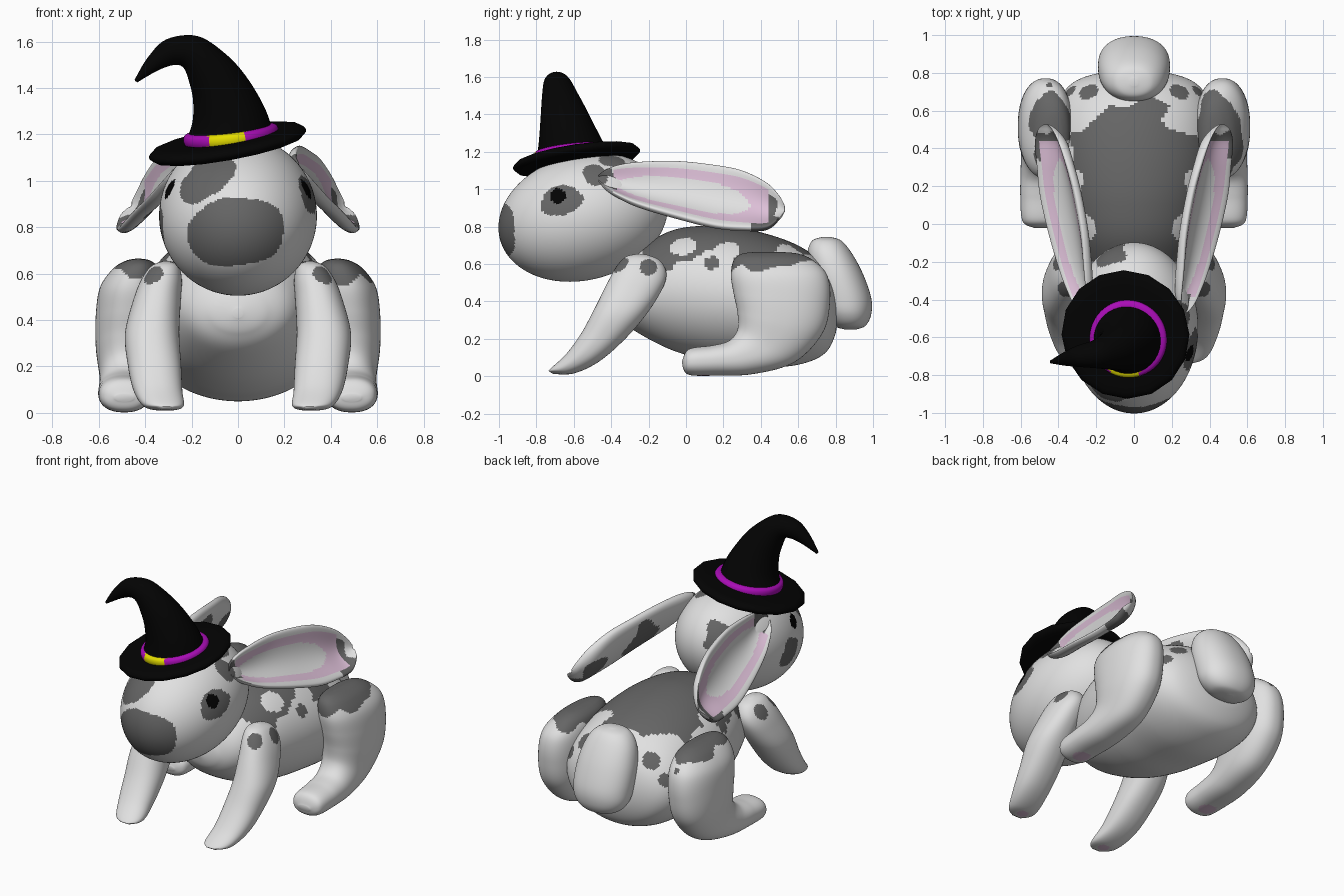
import bpy, bmesh, math
from mathutils import Vector, Matrix, noise

COLOURS = [("white_fur", (0.75, 0.75, 0.75)), ("grey_fur", (0.13, 0.13, 0.13)),
           ("pink_skin", (0.72, 0.52, 0.68)), ("black_felt", (0.001, 0.001, 0.001)),
           ("purple_band", (0.40, 0.004, 0.47)), ("yellow_buckle", (0.78, 0.72, 0.0))]
MATS = []
for name, c in COLOURS:
    m = bpy.data.materials.new(name)
    m.diffuse_color = (*c, 1)
    MATS.append(m)
WHITE, GREY, PINK, BLACK, PURPLE, YELLOW = range(6)


def finish(name, bm, paint):
    """Colour the faces by rule and make a smooth object."""
    bmesh.ops.recalc_face_normals(bm, faces=bm.faces)
    for f in bm.faces:
        f.smooth = True
        f.material_index = paint(f.calc_center_median())
    me = bpy.data.meshes.new(name)
    bm.to_mesh(me)
    bm.free()
    for m in MATS:
        me.materials.append(m)
    bpy.context.collection.objects.link(bpy.data.objects.new(name, me))


def spline(a, b, c, d, t):
    return 0.5 * (2 * b + (c - a) * t + (2 * a - 5 * b + 4 * c - d) * t * t
                  + (3 * b - a - 3 * c + d) * t ** 3)


def loft(name, stations, paint, n=96, sub=9, profile=None, e=1.0):
    """Skin rings of (centre, axis a, axis b); e below 1 squares the section."""
    profile = profile or (lambda s: s)
    sq = lambda s: math.copysign(abs(s) ** e, s)
    circle = [(math.cos(2 * math.pi * j / n), math.sin(2 * math.pi * j / n)) for j in range(n)]
    st = [[Vector(v) for v in s] for s in stations]
    bm = bmesh.new()
    vs = []
    for i in range(len(st) - 1):
        q = [st[max(i - 1, 0)], st[i], st[i + 1], st[min(i + 2, len(st) - 1)]]
        last = i == len(st) - 2
        for k in range(sub + last):
            c, a, b = (spline(*(p[j] for p in q), k / sub) for j in range(3))
            vs.append([bm.verts.new(c + a * sq(x) + b * profile(sq(y))) for x, y in circle])
    for r, q in zip(vs, vs[1:]):
        for j in range(n):
            bm.faces.new((r[j], r[(j + 1) % n], q[(j + 1) % n], q[j]))
    bm.faces.new(vs[0])
    bm.faces.new(vs[-1])
    finish(name, bm, paint)


def wob(p, f=6):
    return noise.noise(p * f)


def in_spots(p, spots):
    return any((p - Vector(s[:3])).length < s[3] * (1 + 0.35 * wob(p, 9)) for s in spots)


# Body, lofted front to back: y, bottom z, top z, half width
def body_paint(p):
    q = Vector((abs(p.x), p.y, p.z))
    if in_spots(q, [(0.27, -0.03, 0.71, 0.07), (0.33, 0.23, 0.68, 0.07)]):
        return WHITE
    if p.y < 0.62 + 0.12 * wob(p) and p.z > 0.65 + 0.16 * wob(p, 5):
        return GREY
    return GREY if in_spots(q, [(0.24, 0.72, 0.58, 0.06), (0.33, -0.13, 0.64, 0.08),
                                (0.40, 0.14, 0.62, 0.06), (0.32, 0.68, 0.45, 0.05)]) else WHITE


BODY = [(-0.40, 0.41, 0.45, 0.02), (-0.375, 0.34, 0.53, 0.13), (-0.3, 0.26, 0.64, 0.24),
        (-0.1, 0.15, 0.77, 0.34), (0.1, 0.09, 0.805, 0.40), (0.3, 0.065, 0.79, 0.43),
        (0.5, 0.05, 0.74, 0.43), (0.65, 0.075, 0.67, 0.40), (0.75, 0.13, 0.58, 0.32),
        (0.80, 0.23, 0.47, 0.18), (0.808, 0.33, 0.37, 0.02)]
loft("body", [((0, y, (lo + hi) / 2), (w, 0, 0), (0, 0, (hi - lo) / 2)) for y, lo, hi, w in BODY],
     body_paint, 128, 13)

# Tail, lofted downwards: z, front y, back y, half width
TAIL = [(0.745, 0.73, 0.77, 0.02), (0.725, 0.675, 0.83, 0.10), (0.66, 0.65, 0.885, 0.155),
        (0.55, 0.66, 0.945, 0.185), (0.42, 0.70, 0.99, 0.19), (0.33, 0.74, 0.99, 0.175),
        (0.27, 0.79, 0.96, 0.12), (0.25, 0.85, 0.91, 0.02)]
loft("tail", [((0, (a + b) / 2, z), (w, 0, 0), (0, (b - a) / 2, 0)) for z, a, b, w in TAIL],
     lambda p: WHITE, 64, e=0.92)


# Head with painted eyes, nose and patches
def head_paint(p):
    if abs(p.x) > 0.2 and math.hypot(p.y + 0.685, p.z - 0.965) < 0.041:
        return BLACK
    if p.y < -0.8 and math.hypot(p.x / 0.2, (p.z - 0.785) / 0.15) < 1 + 0.18 * wob(p, 5):
        return GREY
    spots = [(0.32, -0.68, 0.95, 0.105), (-0.16, -0.87, 1.03, 0.13), (-0.09, -0.22, 0.98, 0.10),
             (0.25, -0.49, 1.08, 0.07), (0.15, -0.40, 1.16, 0.07), (-0.33, -0.6, 0.81, 0.09)]
    return GREY if in_spots(p, spots) else WHITE


head = bmesh.new()
bmesh.ops.create_uvsphere(head, u_segments=180, v_segments=120, radius=1,
                          matrix=Matrix.Translation((0, -0.55, 0.85))
                          @ Matrix.Rotation(math.radians(15), 4, 'X')
                          @ Matrix.Diagonal((0.34, 0.46, 0.335, 1)))
finish("head", head, head_paint)

# Legs: front edge (y, z), back edge (y, z), half width, centre x
HIND = [(-0.022, 0.08, -0.018, 0.05, 0.04, 0.49), (0.015, 0.145, 0.015, 0.008, 0.10, 0.49),
        (0.14, 0.165, 0.15, 0.003, 0.112, 0.49), (0.23, 0.19, 0.36, 0.012, 0.115, 0.485),
        (0.275, 0.25, 0.58, 0.075, 0.122, 0.475), (0.275, 0.34, 0.73, 0.23, 0.138, 0.475),
        (0.255, 0.44, 0.77, 0.40, 0.143, 0.47), (0.24, 0.54, 0.755, 0.54, 0.135, 0.46),
        (0.255, 0.62, 0.68, 0.62, 0.10, 0.44), (0.30, 0.655, 0.60, 0.655, 0.055, 0.43),
        (0.38, 0.665, 0.50, 0.665, 0.01, 0.43)]
FRONT = [(-0.25, 0.655, -0.21, 0.65, 0.015, 0.31), (-0.32, 0.64, -0.14, 0.62, 0.06, 0.315),
         (-0.37, 0.59, -0.105, 0.55, 0.088, 0.33), (-0.42, 0.50, -0.13, 0.46, 0.103, 0.35),
         (-0.49, 0.36, -0.22, 0.32, 0.117, 0.37), (-0.56, 0.23, -0.34, 0.185, 0.115, 0.36),
         (-0.64, 0.12, -0.47, 0.075, 0.105, 0.345), (-0.72, 0.045, -0.60, 0.015, 0.085, 0.32),
         (-0.735, 0.028, -0.71, 0.012, 0.03, 0.31)]


def hind_paint(p):
    if p.z < 0.03 and math.hypot(p.y - 0.10, abs(p.x) - 0.49) < 0.055:
        return PINK
    return GREY if p.z > 0.595 + 0.08 * wob(p, 8) else WHITE


def front_paint(p):
    if p.z < 0.03 and math.hypot(p.y + 0.66, abs(p.x) - 0.315) < 0.035:
        return PINK
    q = Vector((abs(p.x), p.y, p.z))
    return GREY if in_spots(q, [(0.36, -0.345, 0.595, 0.045), (0.40, -0.2, 0.585, 0.05)]) else WHITE


# Ears: y, upper edge (x, z), lower edge (x, z)
EAR = [(-0.468, 0.26, 1.075, 0.28, 1.045), (-0.43, 0.24, 1.10, 0.31, 1.00),
       (-0.36, 0.235, 1.125, 0.34, 0.955), (-0.25, 0.24, 1.14, 0.38, 0.905),
       (-0.05, 0.255, 1.145, 0.44, 0.845), (0.15, 0.29, 1.125, 0.485, 0.795),
       (0.30, 0.33, 1.095, 0.50, 0.78), (0.43, 0.375, 1.03, 0.51, 0.785),
       (0.50, 0.42, 0.96, 0.50, 0.84), (0.528, 0.455, 0.91, 0.475, 0.88)]


def ear_profile(s):
    """Raised rim with a dished inside, rounded back."""
    return 2.2 * s - 2.9 * s * s if s > 0 else 1.3 * s


def make_ear(name, side):
    st = []
    for y, tx, tz, bx, bz in EAR:
        a = Vector((bx - tx, 0, bz - tz)) / 2
        nrm = Vector((-a.z, 0, a.x)).normalized() * 0.05 * min(1, a.length / 0.12)
        st.append(((side * (tx + bx) / 2, y, (tz + bz) / 2), (side * a.x, 0, a.z),
                   (side * nrm.x, 0, nrm.z)))

    def paint(p):
        # place the face across the ear (c) and through its thickness (d)
        i = max(k for k in range(len(EAR) - 1) if EAR[k][0] <= max(p.y, EAR[0][0]))
        t = (p.y - EAR[i][0]) / (EAR[i + 1][0] - EAR[i][0])
        tx, tz, bx, bz = (EAR[i][k] + t * (EAR[i + 1][k] - EAR[i][k]) for k in range(1, 5))
        a = Vector((bx - tx, bz - tz)) / 2
        r = Vector((abs(p.x) - (tx + bx) / 2, p.z - (tz + bz) / 2))
        c = r.dot(a) / a.length_squared
        d = (r.y * a.x - r.x * a.y) / a.length
        if p.y < -0.37 + 0.06 * wob(p, 9) and c < 0.5:
            return GREY
        if abs(c) < 0.76 and -0.39 < p.y < 0.445 and d > -0.04:
            return WHITE if (c / 0.5) ** 2 + ((p.y + 0.02) / 0.36) ** 4 < 1 else PINK
        if in_spots(p, [(side * 0.49, 0.42, 0.80, 0.09)]):
            return GREY
        back = [(side * 0.36, 0.02, 0.98, 0.15), (side * 0.44, 0.38, 0.90, 0.11)]
        return GREY if d < -0.005 and in_spots(p, back) else WHITE
    loft(name, st, paint, profile=ear_profile)


for side, label in ((1, "right"), (-1, "left")):
    for part, table, rule in (("hind_leg", HIND, hind_paint), ("front_leg", FRONT, front_paint)):
        loft(f"{label}_{part}",
             [((side * x, (y1 + y2) / 2, (z1 + z2) / 2), (w, 0, 0),
               (0, (y2 - y1) / 2, (z2 - z1) / 2)) for y1, z1, y2, z2, w, x in table], rule, e=0.88)
    make_ear(f"{label}_ear", side)


# Hat: brim, band and crown are round tubes along a path of (x, y, z, radius)
def tube(name, pts, paint, n, sub):
    st = []
    for i, p in enumerate(pts):
        t = Vector(pts[min(i + 1, len(pts) - 1)][:3]) - Vector(pts[max(i - 1, 0)][:3])
        a = t.cross(Vector((0, 1, 0))).normalized()
        st.append((p[:3], a * p[3], a.cross(t).normalized() * p[3]))
    loft(name, st, paint, n, sub)


def along(centre, axis, rows):
    return [(*(Vector(centre) + Vector(axis).normalized() * h), r) for h, r in rows]


tube("hat_brim", along((-0.045, -0.585, 1.16), (-0.18, -0.15, 1),
                       [(-0.03, 0.28), (-0.023, 0.325), (0, 0.344), (0.023, 0.325), (0.03, 0.28)]),
     lambda p: BLACK, 16, 3)
tube("hat_band", along((-0.03, -0.608, 1.195), (-0.12, -0.11, 1),
                       [(-0.03, 0.18), (-0.022, 0.20), (0, 0.207), (0.022, 0.20), (0.03, 0.18)]),
     lambda p: YELLOW if p.y < -0.72 and -0.13 < p.x < 0.03 else PURPLE, 64, 3)
tube("hat_crown", [(-0.035, -0.61, 1.17, 0.195), (-0.04, -0.63, 1.28, 0.16),
                   (-0.08, -0.655, 1.40, 0.125), (-0.135, -0.675, 1.49, 0.098),
                   (-0.205, -0.69, 1.555, 0.075), (-0.29, -0.70, 1.555, 0.058),
                   (-0.365, -0.715, 1.505, 0.036), (-0.44, -0.73, 1.43, 0.008)],
     lambda p: BLACK, 32, 6)
